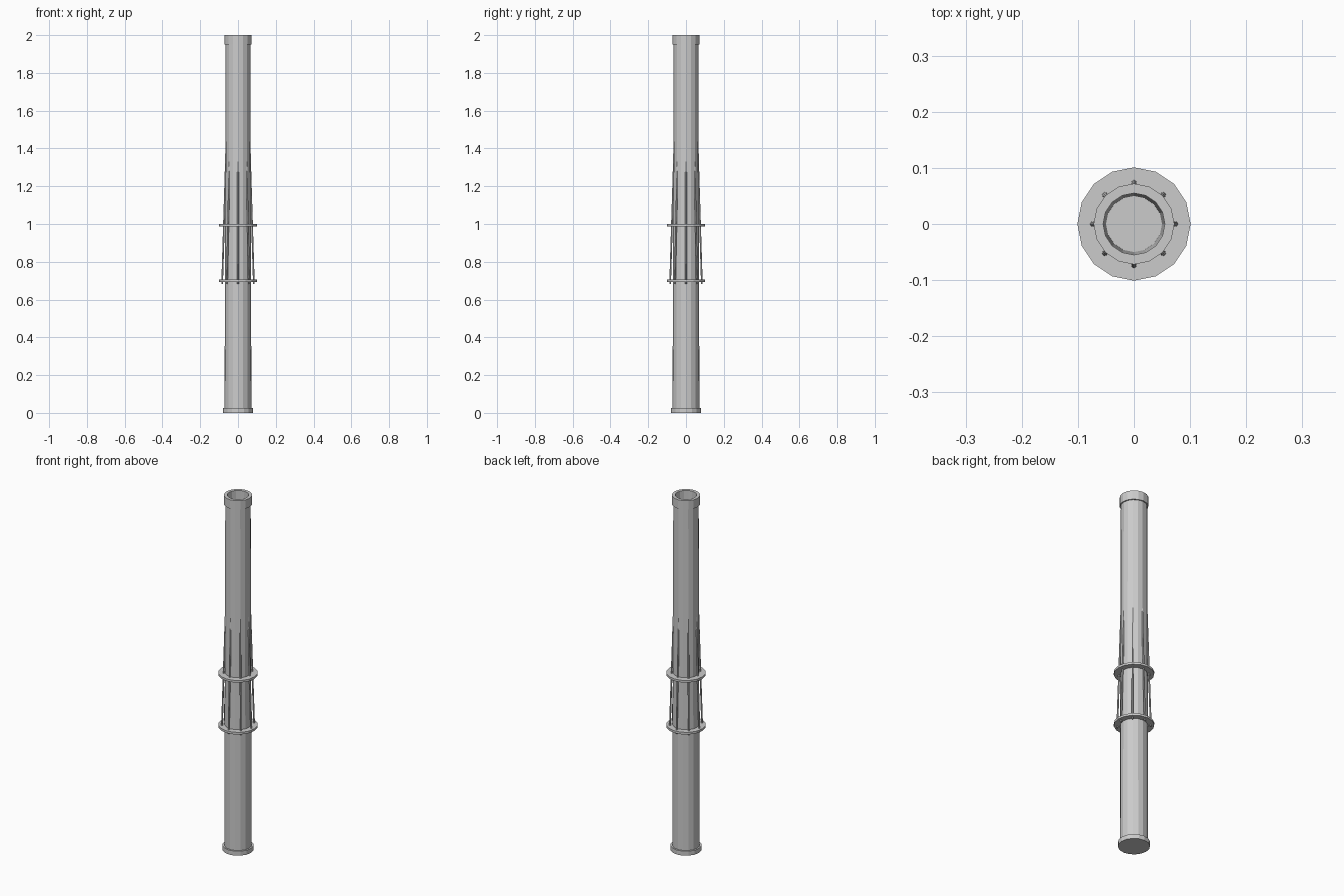
import bpy, bmesh, math
from mathutils import Vector

if "Cube" in bpy.data.objects:
    bpy.data.objects.remove(bpy.data.objects["Cube"])

SIDES = 16


def add_object(name, bm):
    bmesh.ops.recalc_face_normals(bm, faces=bm.faces)
    mesh = bpy.data.meshes.new(name)
    bm.to_mesh(mesh)
    bm.free()
    ob = bpy.data.objects.new(name, mesh)
    bpy.context.collection.objects.link(ob)
    return ob


def lathe(name, profile, closed=False):
    """Spin (radius, z) points round z; open profiles get end caps."""
    bm = bmesh.new()
    loops = []
    for r, z in profile:
        loops.append([bm.verts.new((r * math.cos(2 * math.pi * i / SIDES),
                                    r * math.sin(2 * math.pi * i / SIDES), z))
                      for i in range(SIDES)])
    pairs = list(zip(loops, loops[1:]))
    if closed:
        pairs.append((loops[-1], loops[0]))
    else:
        bm.faces.new(loops[0])
        bm.faces.new(loops[-1])
    for a, b in pairs:
        for i in range(SIDES):
            j = (i + 1) % SIDES
            bm.faces.new((a[i], a[j], b[j], b[i]))
    return add_object(name, bm)


def rod(name, start, end, radius, sides=8):
    start, end = Vector(start), Vector(end)
    axis = end - start
    bm = bmesh.new()
    bmesh.ops.create_cone(bm, cap_ends=True, segments=sides, radius1=radius,
                          radius2=radius, depth=axis.length)
    turn = axis.to_track_quat('Z', 'Y').to_matrix().to_4x4()
    turn.translation = (start + end) / 2
    bm.transform(turn)
    return add_object(name, bm)


# Hollow tube with base flange, muzzle collar and closed floor
lathe("tube", [(0.08, 0), (0.08, 0.025), (0.071, 0.025), (0.066, 1.95),
               (0.072, 1.95), (0.072, 2.0), (0.055, 2.0), (0.05, 0.025)])

# Two flat collars round the tube
for name, z in (("lower_ring", 0.70), ("upper_ring", 0.993)):
    lathe(name, [(0.068, z - 0.006), (0.101, z - 0.006),
                 (0.101, z + 0.006), (0.068, z + 0.006)], closed=True)

# Eight leaning rods passing through the rings
for i in range(8):
    a = i * math.pi / 4
    c, s = math.cos(a), math.sin(a)
    rod(f"rod_{i + 1}", (0.084 * c, 0.084 * s, 0.683),
        (0.064 * c, 0.064 * s, 1.33), 0.0045)
